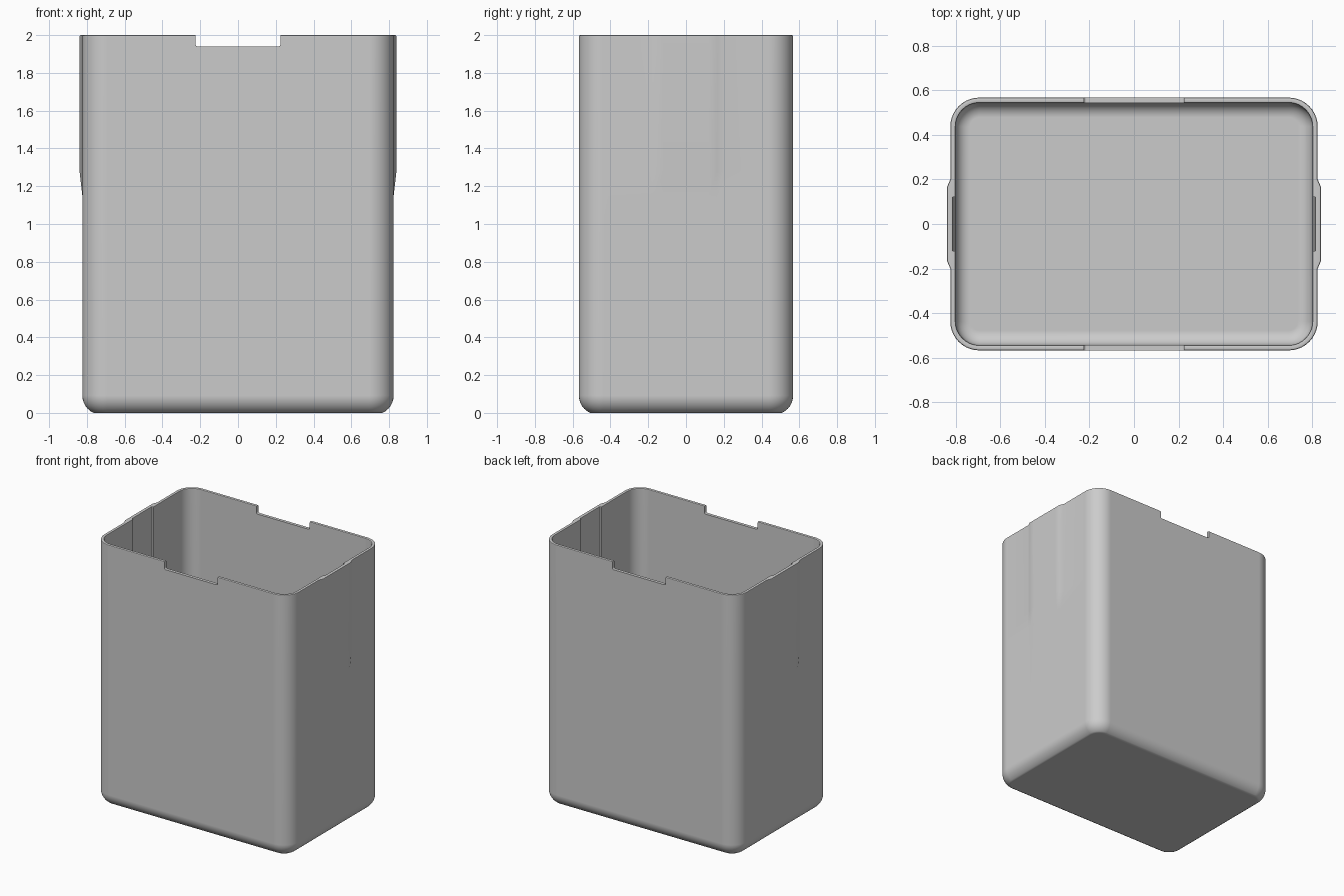
import bpy
import bmesh
from math import sin, cos, pi, radians, copysign

if "Cube" in bpy.data.objects:
    bpy.data.objects.remove(bpy.data.objects["Cube"], do_unlink=True)

HALF_X, HALF_Y, HEIGHT = 0.824, 0.567, 2.0
CORNER, WALL, LIP = 0.13, 0.024, 0.007
STEPS = 10

grey = bpy.data.materials.new("plain grey")
grey.use_nodes = True
grey.diffuse_color = (0.6, 0.6, 0.6, 1)
grey.node_tree.nodes["Principled BSDF"].inputs["Base Color"].default_value = grey.diffuse_color


def ramp(v, lo, hi):
    return min(1, max(0, (v - lo) / (hi - lo)))


def ring(inset, z, inside):
    """Rounded rectangle with a raised pad outside, or a recess inside, on each end wall."""
    r = CORNER - inset
    cx, cy = HALF_X - CORNER, HALF_Y - CORNER
    pts = []
    for sx, sy, start in ((1, 1, 0), (-1, 1, 90), (-1, -1, 180), (1, -1, 270)):
        for i in range(STEPS + 1):
            a = radians(start + 90 * i / STEPS)
            pts.append((sx * cx + r * cos(a), sy * cy + r * sin(a), z))
        if sx * sy < 0:
            # end wall: stops where the pad or recess changes depth
            side = sx
            for y in (0.2, 0.165, 0.121, 0.12, -0.12, -0.121, -0.165, -0.2):
                y *= -side
                if inside:
                    out = 0.012 * ramp(-abs(y), -0.121, -0.12) * ramp(z, 1.2, 1.28)
                else:
                    out = 0.015 * ramp(-abs(y), -0.2, -0.165) * ramp(z, 1.15, 1.28)
                pts.append((side * (HALF_X - inset + out), y, z))
    return pts


# Wall section as (inset, height, inside), from the base up and over to the floor
section = []
for i in range(7):
    a = radians(66.4 * (1 - i / 6))
    section.append((0.1 * (1 - cos(a)), 0.0916 - 0.1 * sin(a), False))
section += [(0, z, False) for z in (1.15, 1.28, HEIGHT - LIP)]
section += [(LIP * 0.3, HEIGHT - LIP * 0.3, False), (LIP, HEIGHT, False)]
section += [(WALL - LIP, HEIGHT, True), (WALL - LIP * 0.3, HEIGHT - LIP * 0.3, True)]
section += [(WALL, z, True) for z in (HEIGHT - LIP, 1.28, 1.2)]
for i in range(7):
    a = pi / 2 * i / 6
    section.append((WALL + 0.065 * (1 - cos(a)), 0.09 - 0.065 * sin(a), True))


def new_object(name, bm):
    bmesh.ops.recalc_face_normals(bm, faces=bm.faces)
    mesh = bpy.data.meshes.new(name)
    bm.to_mesh(mesh)
    bm.free()
    mesh.materials.append(grey)
    obj = bpy.data.objects.new(name, mesh)
    bpy.context.collection.objects.link(obj)
    return obj


# Container shell
bm = bmesh.new()
rings = [[bm.verts.new(p) for p in ring(*s)] for s in section]
count = len(rings[0])
for low, high in zip(rings, rings[1:]):
    for i in range(count):
        j = (i + 1) % count
        bm.faces.new((low[i], low[j], high[j], high[i]))
bm.faces.new(rings[0][::-1])
bm.faces.new(rings[-1])
container = new_object("container", bm)

# Cutter for the rim notches in the front and back walls
bm = bmesh.new()
W, BOTTOM, R = 0.225, 1.94, 0.012
outline = [(W, 2.1), (-W, 2.1)]
for sx in (-1, 1):
    for i in range(5):
        a = pi / 2 * (i if sx < 0 else 4 - i) / 4
        outline.append((sx * (W - R + R * cos(a)), BOTTOM + R - R * sin(a)))
base = bm.faces.new([bm.verts.new((x, -0.8, z)) for x, z in outline])
moved = bmesh.ops.extrude_face_region(bm, geom=[base])["geom"]
bmesh.ops.translate(bm, vec=(0, 1.6, 0),
                    verts=[v for v in moved if isinstance(v, bmesh.types.BMVert)])
cutter = new_object("notch_cutter", bm)
cutter.hide_render = True

bpy.ops.object.select_all(action="DESELECT")
container.select_set(True)
bpy.context.view_layer.objects.active = container
cut = container.modifiers.new("rim notches", "BOOLEAN")
cut.operation = "DIFFERENCE"
cut.solver = "EXACT"
cut.object = cutter
bpy.ops.object.modifier_apply(modifier=cut.name)
bpy.data.objects.remove(cutter, do_unlink=True)

# Smooth corners, flat walls
bpy.ops.object.shade_smooth_by_angle(angle=radians(32))
weighted = container.modifiers.new("flat walls", "WEIGHTED_NORMAL")
weighted.keep_sharp = True
